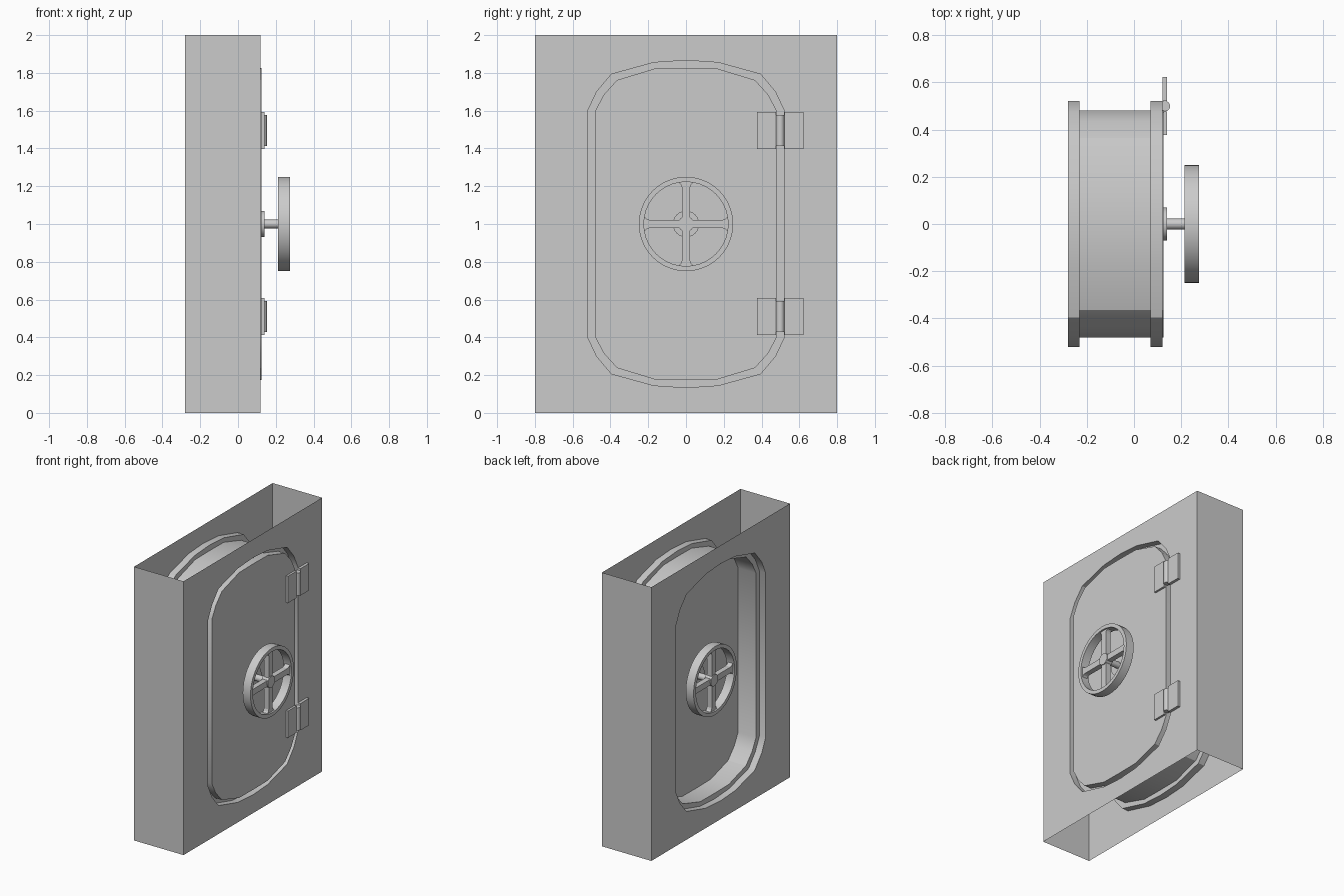
import bpy, bmesh
from math import sin, cos, tau, radians

if "Cube" in bpy.data.objects:
    bpy.data.objects.remove(bpy.data.objects["Cube"])

WALL_X = (-0.28, 0.12)
DOOR_MID, DOOR_HALF = 0.02, 0.105


def finish(name, bm, smooth=True):
    bmesh.ops.recalc_face_normals(bm, faces=bm.faces)
    mesh = bpy.data.meshes.new(name)
    bm.to_mesh(mesh)
    bm.free()
    ob = bpy.data.objects.new(name, mesh)
    bpy.context.collection.objects.link(ob)
    if smooth:
        bpy.ops.object.select_all(action='DESELECT')
        ob.select_set(True)
        bpy.context.view_layer.objects.active = ob
        bpy.ops.object.shade_smooth_by_angle(angle=radians(30))
    return ob


def ring(bm, pts, x):
    return [bm.verts.new((x, y, z)) for y, z in pts]


def bridge(bm, a, b):
    n = len(a)
    for i in range(n):
        bm.faces.new((a[i], a[(i + 1) % n], b[(i + 1) % n], b[i]))


def circle(r, n, cy=0.0, cz=1.0):
    return [(cy + r * cos(tau * i / n), cz + r * sin(tau * i / n)) for i in range(n)]


def prism(name, pts, x0, x1, smooth=True):
    bm = bmesh.new()
    a, b = ring(bm, pts, x0), ring(bm, pts, x1)
    bridge(bm, a, b)
    bm.faces.new(a)
    bm.faces.new(b)
    return finish(name, bm, smooth)


def rect(y0, y1, z0, z1):
    return [(y0, z0), (y1, z0), (y1, z1), (y0, z1)]


def outline(quarter):
    # mirror an upper quarter profile about y = 0 and z = 1
    top = quarter + [(-y, z) for y, z in reversed(quarter) if y > 0]
    return top + [(y, 2 - z) for y, z in reversed(top)]


inner = outline([(0.48, 1.60), (0.435, 1.685), (0.365, 1.762), (0.165, 1.825)])
outer = outline([(0.52, 1.60), (0.473, 1.70), (0.395, 1.793), (0.17, 1.855), (0.0, 1.866)])
# the inner profile also gets a middle point so both loops match
inner = outline([(0.48, 1.60), (0.435, 1.685), (0.365, 1.762), (0.165, 1.823), (0.0, 1.825)])

# wall shell, open at top and bottom, with a stepped tunnel through it
bm = bmesh.new()
box = rect(-0.8, 0.8, 0, 2)
back, front = ring(bm, box, WALL_X[0]), ring(bm, box, WALL_X[1])
for i, j in ((1, 2), (3, 0)):
    bm.faces.new((back[i], back[j], front[j], front[i]))
steps = [(outer, -0.28), (outer, -0.23), (inner, -0.23), (inner, 0.07), (outer, 0.07), (outer, 0.12)]
loops = [ring(bm, p, x) for p, x in steps]
for a, b in zip(loops, loops[1:]):
    bridge(bm, a, b)
for sq, hole in ((back, loops[0]), (front, loops[-1])):
    edges = []
    for lp in (sq, hole):
        for i in range(len(lp)):
            pair = (lp[i], lp[(i + 1) % len(lp)])
            edges.append(bm.edges.get(pair) or bm.edges.new(pair))
    bmesh.ops.triangle_fill(bm, edges=edges, use_beauty=True)
finish("wall_frame", bm)

# door slab
prism("door", inner, DOOR_MID - DOOR_HALF, DOOR_MID + DOOR_HALF)

# handwheel on each face of the door
for side, s in (("front", 1), ("rear", -1)):
    def at(d0, d1):
        return DOOR_MID + s * d0, DOOR_MID + s * d1
    prism(side + "_wheel_plate", circle(0.07, 24), *at(0.10, 0.12))
    prism(side + "_wheel_shaft", circle(0.023, 16), *at(0.11, 0.20))
    prism(side + "_wheel_hub", circle(0.042, 16), *at(0.197, 0.25))
    # rim
    bm = bmesh.new()
    x0, x1 = at(0.193, 0.256)
    rim = [ring(bm, circle(r, 40), x) for r, x in ((0.25, x0), (0.25, x1), (0.223, x1), (0.223, x0))]
    for i in range(4):
        bridge(bm, rim[i], rim[(i + 1) % 4])
    finish(side + "_wheel_rim", bm)
    # spokes flared where they meet the rim
    half = [(0.02, 0.022), (0.195, 0.022), (0.21, 0.028), (0.225, 0.045)]
    spoke = half + [(u, -v) for u, v in reversed(half)]
    for k, (c, t) in enumerate(((1, 0), (0, 1), (-1, 0), (0, -1))):
        pts = [(c * u - t * v, 1 + t * u + c * v) for u, v in spoke]
        prism(f"{side}_wheel_spoke_{k}", pts, *at(0.205, 0.244), False)

# hinges: two leaves and a knuckle
for name, z in (("upper", 1.495), ("lower", 0.51)):
    prism(name + "_hinge_door_leaf", rect(0.377, 0.477, z - 0.098, z + 0.098), 0.12, 0.14, False)
    prism(name + "_hinge_wall_leaf", rect(0.522, 0.622, z - 0.098, z + 0.098), 0.12, 0.14, False)
    bm = bmesh.new()
    bmesh.ops.create_cone(bm, cap_ends=True, segments=16, radius1=0.022, radius2=0.022, depth=0.166)
    bmesh.ops.translate(bm, verts=bm.verts, vec=(0.131, 0.499, z))
    finish(name + "_hinge_knuckle", bm)
